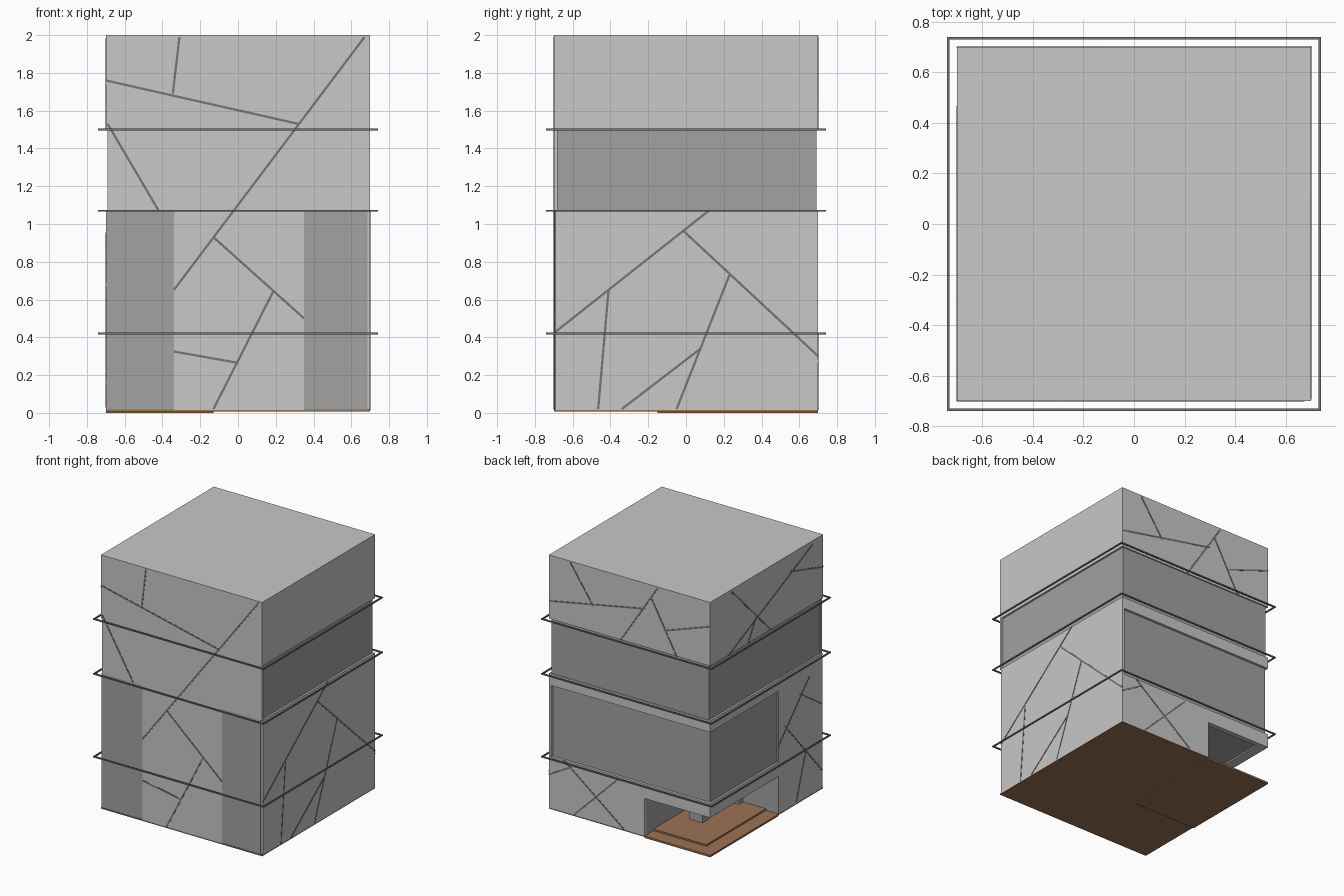
import bpy, bmesh, math
from mathutils import Vector, Matrix

if "Cube" in bpy.data.objects:
    bpy.data.objects.remove(bpy.data.objects["Cube"])

def material(name, rgb):
    m = bpy.data.materials.new(name)
    m.diffuse_color = (*rgb, 1)
    m.use_nodes = True
    m.node_tree.nodes["Principled BSDF"].inputs["Base Color"].default_value = m.diffuse_color
    return m

LIGHT = material("light concrete", (.58, .58, .58))
GLASS = material("grey glass", (.36, .36, .36))
DARK = material("dark trim", (.18, .18, .18))
BROWN = material("brown wood", (.33, .17, .09))

def finish(name, bm, mat):
    me = bpy.data.meshes.new(name)
    bm.to_mesh(me)
    bm.free()
    me.materials.append(mat)
    ob = bpy.data.objects.new(name, me)
    bpy.context.collection.objects.link(ob)
    return ob

def add_box(bm, x, y, z):
    lo, hi = Vector((x[0], y[0], z[0])), Vector((x[1], y[1], z[1]))
    bmesh.ops.create_cube(bm, size=1, matrix=Matrix.Translation((lo + hi) / 2)
                          @ Matrix.Diagonal((*(hi - lo), 1)))

def boxes(name, mat, *items):
    bm = bmesh.new()
    for it in items:
        add_box(bm, *it)
    return finish(name, bm, mat)

E, G = .70, .685            # outer wall plane, glass plane
NX, NY = -.13, -.15         # inner corner of the recessed entrance
B, OP = .015, .31           # wall bottom, entrance height

# storeys
boxes("top_storey", LIGHT, ((-E, E), (-E, E), (1.5, 2)))
boxes("middle_glazing", GLASS, ((-G, G), (-.68, .69), (1.07, 1.5)))
boxes("middle_front_wall", LIGHT, ((-.69, E), (-E, -.68), (1.07, 1.5)))
boxes("lower_glazing", GLASS, ((-G, G), (-.697, .68), (.42, 1.07)),
      ((NX, G), (-.697, .68), (B, .42)), ((-.697, NX), (-.697, NY), (B, 1.07)))

# concrete cladding of the lower storey
boxes("front_wall_panel", LIGHT, ((-.34, .35), (-E, -.69), (B, 1.07)))
boxes("right_wall_panel", LIGHT, ((.68, E), (-.69, E), (B, 1.07)))
boxes("left_wall_panel", LIGHT, ((-E, -.68), (-.69, NY), (B, 1.07)))
boxes("back_wall_panel", LIGHT, ((NX, E), (.67, E), (B, .42)))
boxes("header_band", LIGHT, ((-E, E), (.6, E), (.98, 1.07)),
      ((-E, -.6), (NY, E), (.98, 1.07)))
boxes("entrance_beam", LIGHT, ((-E, NX), (.66, E), (OP, .42)),
      ((-E, -.62), (NY, E), (OP, .42)))
boxes("entrance_ceiling", GLASS, ((-.65, NX), (NY, .68), (OP + .01, .42)))
boxes("entrance_columns", GLASS, ((-.356, -.245), (.23, .306), (B, OP + .02)),
      ((-.39, -.31), (-.15, -.1), (B, OP + .02)))

# wooden floor
boxes("floor_base", BROWN, ((-E, E), (-E, NY), (.008, .018)),
      ((NX, E), (NY, E), (.008, .018)))
boxes("entrance_floor", BROWN, ((-E, NX), (NY, E), (0, .015)))
boxes("entrance_step", BROWN, ((-.59, NX), (NY, .59), (.012, .028)))

# thin square rails floating around the walls
R, T = .735, .005
for i, z in enumerate((.42, 1.07, 1.5)):
    rail = []
    for s in (-R, R):
        rail.append(((-R - T, R + T), (s - T, s + T), (z - T, z + T)))
        rail.append(((s - T, s + T), (-R + T, R - T), (z - T, z + T)))
    boxes(f"rail_{i + 1}", DARK, *rail)

# panel joints: thin strips on a wall, given as (u, z) line ends
def joints(name, to_world, normal, lines, w=.012):
    bm = bmesh.new()
    n = Vector(normal)
    for u0, z0, u1, z1 in lines:
        a, b = Vector(to_world(u0, z0)), Vector(to_world(u1, z1))
        d = (b - a).normalized()
        m = Matrix((d, n.cross(d), n)).transposed().to_4x4()
        bmesh.ops.create_cube(bm, size=1, matrix=Matrix.Translation((a + b) / 2) @ m
                              @ Matrix.Diagonal(((b - a).length, w, .004, 1)))
    return finish(name, bm, DARK)

joints("front_joints", lambda u, z: (u, -E, z), (0, -1, 0), [
    (.67, 1.99, -.34, .65), (-.70, 1.76, .32, 1.53), (-.31, 1.99, -.345, 1.69),
    (-.69, 1.53, -.42, 1.07), (-.13, .93, .35, .5), (.185, .64, -.13, .02),
    (-.34, .325, 0, .265)])
joints("right_joints", lambda u, z: (E, u, z), (1, 0, 0), [
    (-.69, .43, .12, 1.07), (-.01, .96, .7, .3), (-.41, .65, -.465, .02),
    (.23, .73, -.05, .02), (.07, .335, -.34, .02)])
joints("back_joints", lambda u, z: (u, E, z), (0, 1, 0), [
    (.516, 1.99, .317, 1.70), (.69, 1.64, -.14, 1.80), (-.243, 1.99, .076, 1.5),
    (-.19, 1.895, -.407, 1.5), (-.312, 1.675, -.7, 1.81),
    (.7, .275, .507, .386), (.567, .42, .05, .02), (.10, .40, .48, .02)])
joints("left_joints", lambda u, z: (-E, u, z), (-1, 0, 0), [
    (.43, 1.98, -.053, 1.5), (.465, 1.5, -.57, 1.97), (-.288, 1.864, -.7, 1.745),
    (.23, 1.5, .12, 1.68), (-.226, .677, -.69, .155), (-.15, .55, -.535, .95),
    (-.41, .86, -.69, .675), (-.37, .03, -.485, .378)])
